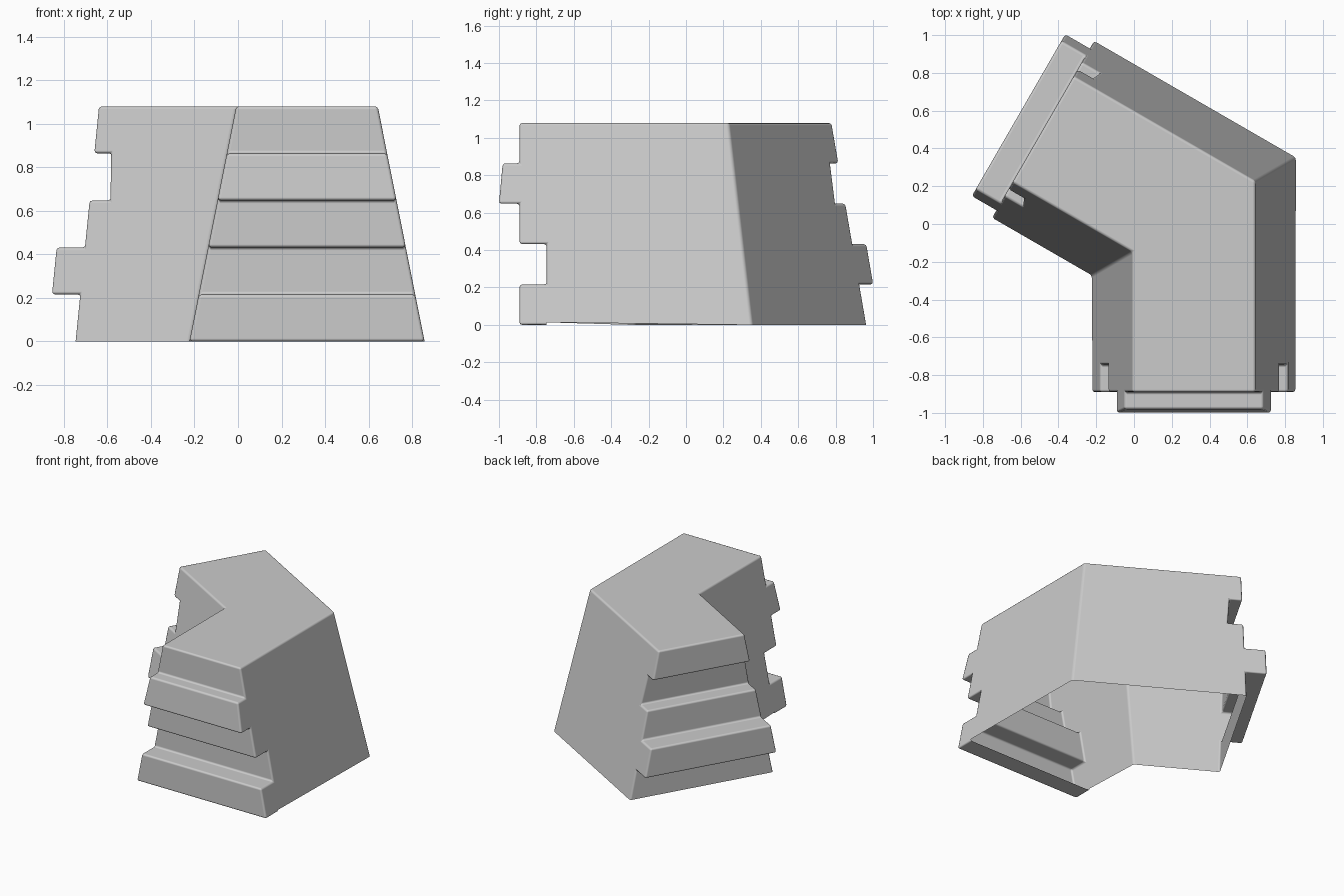
import bpy, bmesh, math
from mathutils import Vector

if "Cube" in bpy.data.objects:
    bpy.data.objects.remove(bpy.data.objects["Cube"])

H = 1.08                                   # wall height, five equal courses
Z = [H * i / 5 for i in range(6)]
BEND = Vector((0.317, 0.04))               # centre of the mitred bend
MITRE = Vector((1, math.tan(math.radians(30))))


def half(z):
    """Half width of the tapered wall at height z."""
    return 0.54 + (0.325 - 0.54) * z / H


bm = bmesh.new()


def vert(p, z):
    return bm.verts.new((p.x, p.y, z))


# Mitre corners: outer (+1) and inner (-1), at bottom and top
mitre = {(s, z): vert(BEND + MITRE * s * half(z), z) for s in (1, -1) for z in (0, H)}


def arm(direction, outward, profile):
    """One straight wall arm; profile lists (z, length) up its interlocking end."""
    d, n = Vector(direction), Vector(outward)
    rows = {s: [vert(BEND + d * l + n * s * half(z), z) for z, l in profile] for s in (1, -1)}
    for s in (1, -1):                      # sloping side faces
        bm.faces.new([mitre[s, 0]] + rows[s] + [mitre[s, H]])
    for i in range(len(profile) - 1):      # stepped end
        bm.faces.new((rows[1][i], rows[1][i + 1], rows[-1][i + 1], rows[-1][i]))
    return rows[1][-1], rows[-1][-1]


def end_profile(base, course2, course4):
    """Courses 1, 3, 5 stay at base; courses 2 and 4 get (bottom, top) offsets."""
    offsets = [(0, 0), course2, (0, 0), course4, (0, 0)]
    return [(Z[i + k], base + o[k]) for i, o in enumerate(offsets) for k in (0, 1)]


# Front arm: course 2 recessed, course 4 projecting, narrow lip underneath
a_out, a_in = arm((0, -1), (1, 0),
                  [(0, 0.785)] + end_profile(0.93, (-0.145, -0.145), (0.11, 0.09)))
# Angled arm: the matching opposite joint
c, s = math.cos(math.radians(30)), 0.5
b_out, b_in = arm((-c, s), (s, c),
                  end_profile(0.922, (0.15, 0.15), (-0.11, -0.09)))

# Flat top; the underside is open
bm.faces.new((a_out, mitre[1, H], b_out, b_in, mitre[-1, H], a_in))
bmesh.ops.recalc_face_normals(bm, faces=bm.faces)
top = max(bm.faces, key=lambda f: f.calc_center_median().z)
if top.normal.z < 0:
    bmesh.ops.reverse_faces(bm, faces=bm.faces)
for f in bm.faces:
    f.smooth = True

mesh = bpy.data.meshes.new("angled_wall_segment")
bm.to_mesh(mesh)
bm.free()
wall = bpy.data.objects.new("angled_wall_segment", mesh)
bpy.context.collection.objects.link(wall)

# Small rounded edges
bev = wall.modifiers.new("rounded_edges", 'BEVEL')
bev.width = 0.014
bev.segments = 2
bev.limit_method = 'ANGLE'
bev.angle_limit = math.radians(25)
bev.harden_normals = True
